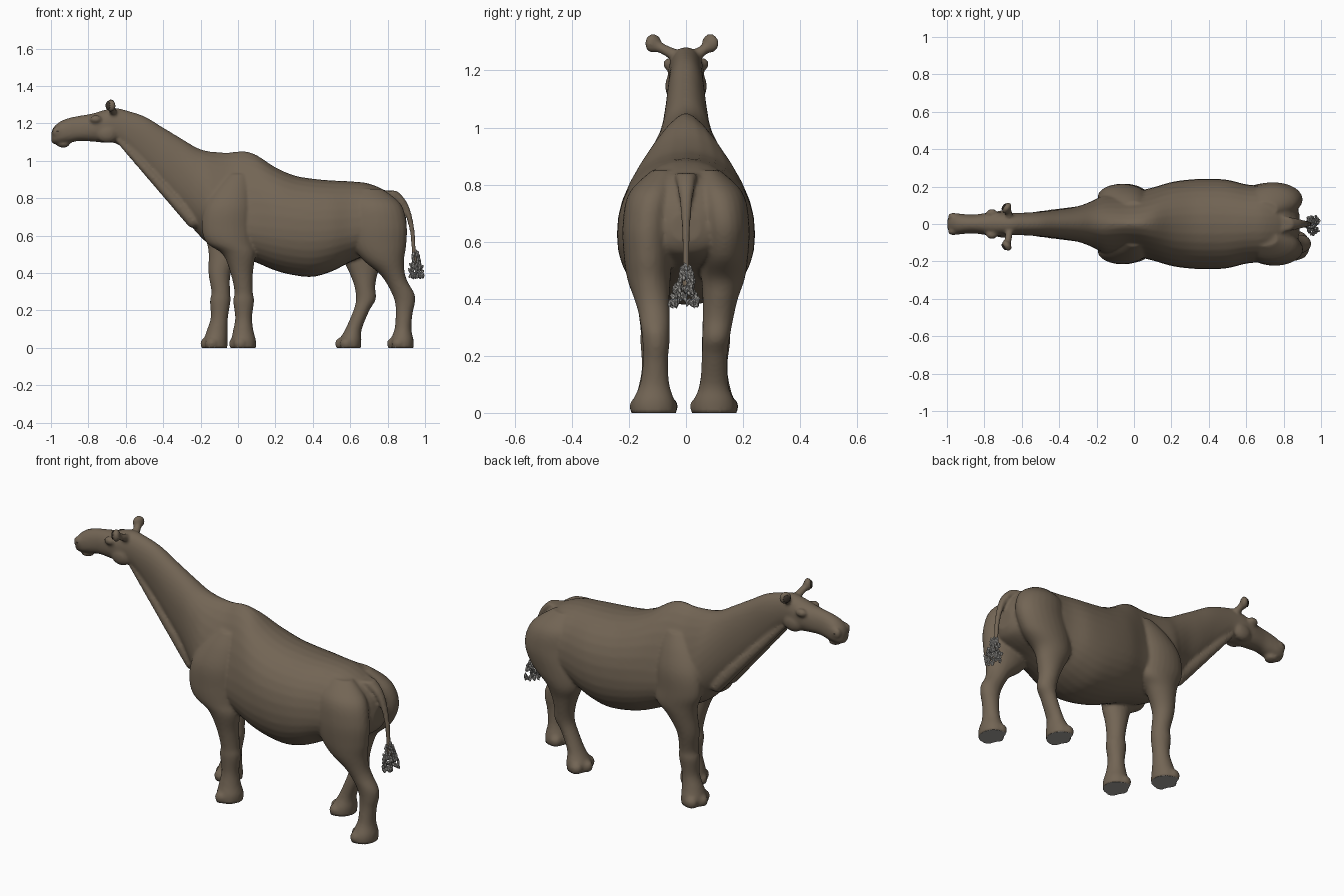
import bpy, bmesh, math, random
from mathutils import Vector, Matrix

random.seed(4)


def material(name, rgb):
    m = bpy.data.materials.new(name)
    m.diffuse_color = (*rgb, 1)
    return m


HIDE = material("brown hide", (0.17, 0.13, 0.09))
DARK = material("dark brown", (0.05, 0.038, 0.028))
GREY = material("grey hair and soles", (0.36, 0.35, 0.33))


def smooth_rows(rows, steps=5):
    """Catmull-Rom interpolation between cross-section rows."""
    out = []
    for i in range(len(rows) - 1):
        a, b, c, d = (rows[max(0, min(len(rows) - 1, i + k))] for k in (-1, 0, 1, 2))
        for s in range(steps):
            t = s / steps
            out.append([0.5 * (2*q + (r - p)*t + (2*p - 5*q + 4*r - w)*t*t + (3*q - p - 3*r + w)*t**3)
                        for p, q, r, w in zip(a, b, c, d)])
    return out + [rows[-1]]


def loft(bm, rings):
    loops = [[bm.verts.new(p) for p in ring] for ring in rings]
    n = len(loops[0])
    for a, b in zip(loops, loops[1:]):
        for i in range(n):
            bm.faces.new((a[i], a[(i + 1) % n], b[(i + 1) % n], b[i]))
    bm.faces.new(loops[0][::-1])
    bm.faces.new(loops[-1])


def trunk_ring(row, n=32):
    """Upright slice: x, top, widest height, bottom, half width."""
    x, top, mid, bot, w = row
    p = 2.15 - 0.6 * math.exp(-((x + 0.02) / 0.16) ** 2)
    ring = []
    for i in range(n):
        c, s = math.cos(math.tau * i / n), math.sin(math.tau * i / n)
        e = 2 / (p if s > 0 else 2.2)
        z = mid + math.copysign(abs(s) ** e, s) * (top - mid if s > 0 else mid - bot)
        ring.append((x, math.copysign(abs(c) ** e, c) * w, z))
    return ring


def limb(bm, rows, side=1, n=24):
    """Level slices: z, x, y, half length, half width."""
    rings = []
    for z, x, y, rx, ry in smooth_rows(rows):
        rings.append([(x + rx * math.cos(math.tau * i / n), side * y + ry * math.sin(math.tau * i / n), z)
                      for i in range(n)])
    loft(bm, rings)


def ball(bm, centre, radii, rot=None, sub=3):
    m = Matrix.Translation(centre) @ (rot or Matrix()) @ Matrix.Diagonal((*radii, 1))
    bmesh.ops.create_icosphere(bm, subdivisions=sub, radius=1, matrix=m)


def rod(bm, a, b, r1, r2):
    a, b = Vector(a), Vector(b)
    for k in range(25):
        t = k / 24
        r = r1 + (r2 - r1) * t
        ball(bm, a.lerp(b, t), (r, r, r), sub=2)


def make(name, bm, mats):
    bmesh.ops.recalc_face_normals(bm, faces=bm.faces)
    me = bpy.data.meshes.new(name)
    bm.to_mesh(me)
    bm.free()
    for m in mats:
        me.materials.append(m)
    ob = bpy.data.objects.new(name, me)
    bpy.context.collection.objects.link(ob)
    return ob


bm = bmesh.new()

# head, neck and trunk
head = [(-.998, 1.15, 1.125, 1.10, .02), (-.985, 1.18, 1.13, 1.09, .044), (-.95, 1.21, 1.14, 1.09, .056),
        (-.90, 1.23, 1.15, 1.096, .052), (-.85, 1.24, 1.16, 1.106, .051), (-.78, 1.252, 1.17, 1.103, .06),
        (-.72, 1.27, 1.18, 1.097, .064), (-.66, 1.282, 1.18, 1.095, .06)]
neck = [(-.60, 1.27, 1.16, 1.055, .06), (-.50, 1.237, 1.10, .942, .066), (-.40, 1.177, 1.0, .826, .078),
        (-.30, 1.117, .90, .71, .095), (-.22, 1.07, .80, .615, .125)]
trunk = [(-.15, 1.05, .72, .55, .16), (-.05, 1.045, .68, .50, .175), (.03, 1.052, .66, .48, .18),
         (.10, 1.03, .65, .455, .195), (.2, .965, .64, .413, .224), (.3, .922, .63, .388, .238),
         (.4, .904, .625, .38, .242), (.5, .895, .63, .408, .236), (.6, .89, .64, .458, .212),
         (.7, .878, .65, .50, .20), (.8, .833, .65, .53, .165), (.86, .77, .65, .56, .11),
         (.885, .70, .65, .60, .05)]
loft(bm, [trunk_ring(r) for r in smooth_rows(head + neck + trunk)])

# lower lip, jaw, brows, throat ridges
ball(bm, (-.935, 0, 1.088), (.035, .036, .018))
for s in (-1, 1):
    ball(bm, (-.70, s * .04, 1.145), (.06, .033, .05))
    ball(bm, (-.76, s * .058, 1.222), (.032, .022, .022))
    ball(bm, (-.965, s * .04, 1.155), (.03, .02, .03))
    rod(bm, (-.63, s * .035, 1.105), (-.24, s * .065, .68), .02, .04)

# forelegs with shoulders: left stepped back, right stepped forward
shoulder = [(.93, .0, .09, .05, .03), (.85, -.03, .115, .095, .055), (.75, -.055, .14, .125, .068),
            (.64, -.062, .145, .132, .07), (.56, -.045, .143, .122, .07)]
fore_near = [(.50, .005, .135, .087, .066), (.40, .02, .12, .06, .056), (.30, .03, .112, .049, .048),
             (.25, .03, .11, .056, .05), (.16, .03, .11, .045, .045), (.09, .028, .112, .055, .055),
             (.04, .03, .112, .066, .07), (0, .03, .112, .066, .072)]
fore_far = [(.50, -.07, .135, .087, .066), (.40, -.098, .12, .06, .056), (.30, -.092, .107, .05, .048),
            (.25, -.095, .105, .055, .05), (.16, -.10, .10, .046, .045), (.09, -.112, .10, .056, .055),
            (.04, -.12, .1, .064, .07), (0, -.12, .1, .064, .072)]
limb(bm, shoulder + fore_near, -1)
limb(bm, shoulder + fore_far, 1)

# hind legs with thighs
thigh = [(.85, .70, .08, .07, .04), (.77, .735, .115, .135, .085), (.66, .75, .132, .152, .09)]
hind_near = [(.55, .757, .133, .143, .085), (.47, .778, .13, .11, .076), (.40, .822, .12, .07, .062),
             (.35, .85, .112, .059, .055), (.29, .883, .107, .06, .05), (.24, .893, .105, .053, .047),
             (.18, .888, .107, .045, .044), (.10, .882, .11, .045, .052), (.04, .877, .114, .062, .074),
             (0, .877, .114, .062, .076)]
hind_far = [(.55, .71, .133, .15, .085), (.47, .67, .13, .105, .076), (.40, .672, .12, .076, .062),
            (.33, .678, .112, .056, .054), (.26, .684, .105, .053, .048), (.20, .66, .1, .043, .045),
            (.10, .618, .098, .044, .05), (.04, .60, .098, .06, .072), (0, .597, .098, .06, .074)]
limb(bm, thigh + hind_near, -1)
limb(bm, thigh + hind_far, 1)

# three rounded toes on each foot
for x, y in ((.005, -.112), (-.148, .1), (.85, -.114), (.572, .098)):
    for dx, dy in ((-.018, 0), (.008, -.052), (.008, .052)):
        ball(bm, (x + dx, y + dy, .022), (.036, .032, .034))

# tail
limb(bm, [(.84, .80, 0, .05, .04), (.79, .868, 0, .028, .03), (.72, .908, 0, .018, .02),
          (.62, .932, 0, .013, .015), (.52, .94, 0, .012, .013), (.44, .948, 0, .015, .015)])

# ears
for s in (-1, 1):
    rod(bm, (-.665, s * .03, 1.25), (-.675, s * .09 - .01, 1.285), .022, .018)
    ball(bm, (-.68, s * .1 - .015, 1.295), (.022, .033, .034), Matrix.Rotation(-s * .6, 4, 'Z'))

# fuse everything into one skin
body = make("body", bm, [HIDE, GREY])
rem = body.modifiers.new("fuse", 'REMESH')
rem.mode = 'VOXEL'
rem.voxel_size = 0.0085
sm = body.modifiers.new("soften", 'SMOOTH')
sm.factor, sm.iterations = 0.5, 5
bpy.context.view_layer.objects.active = body
body.select_set(True)
for name in ("fuse", "soften"):
    bpy.ops.object.modifier_apply(modifier=name)
for v in body.data.vertices:
    v.co.z = 0 if v.co.z < 0.006 else v.co.z
for f in body.data.polygons:
    f.use_smooth = True
    f.material_index = int(f.center.z < 0.09 and f.normal.z < -0.4)

# nostrils and ear hollows
for s, side in ((-1, "left"), (1, "right")):
    bm = bmesh.new()
    ball(bm, (-.966, s * .054, 1.157), (.009, .006, .007), sub=2)
    make(side + "_nostril", bm, [DARK])
    bm = bmesh.new()
    ball(bm, (-.695, s * .108 - .015, 1.295), (.008, .02, .022), Matrix.Rotation(-s * .6, 4, 'Z'))
    make(side + "_ear_hollow", bm, [DARK])

# shaggy tail tuft
bm = bmesh.new()
for i in range(90):
    t = math.sqrt(random.random())
    a, r = random.random() * math.tau, random.uniform(.5, 1) * (.012 + .038 * min(1, t * 1.25))
    z = .525 - .145 * t
    rot = Matrix.Rotation(random.uniform(-.6, .6), 4, 'X') @ Matrix.Rotation(random.uniform(-.6, .6), 4, 'Y')
    ball(bm, (.945 + .012 * t + .75 * r * math.cos(a), r * 1.05 * math.sin(a) - .004, z),
         (.008, .008, .017), rot, sub=1)
make("tail_tuft", bm, [GREY])
